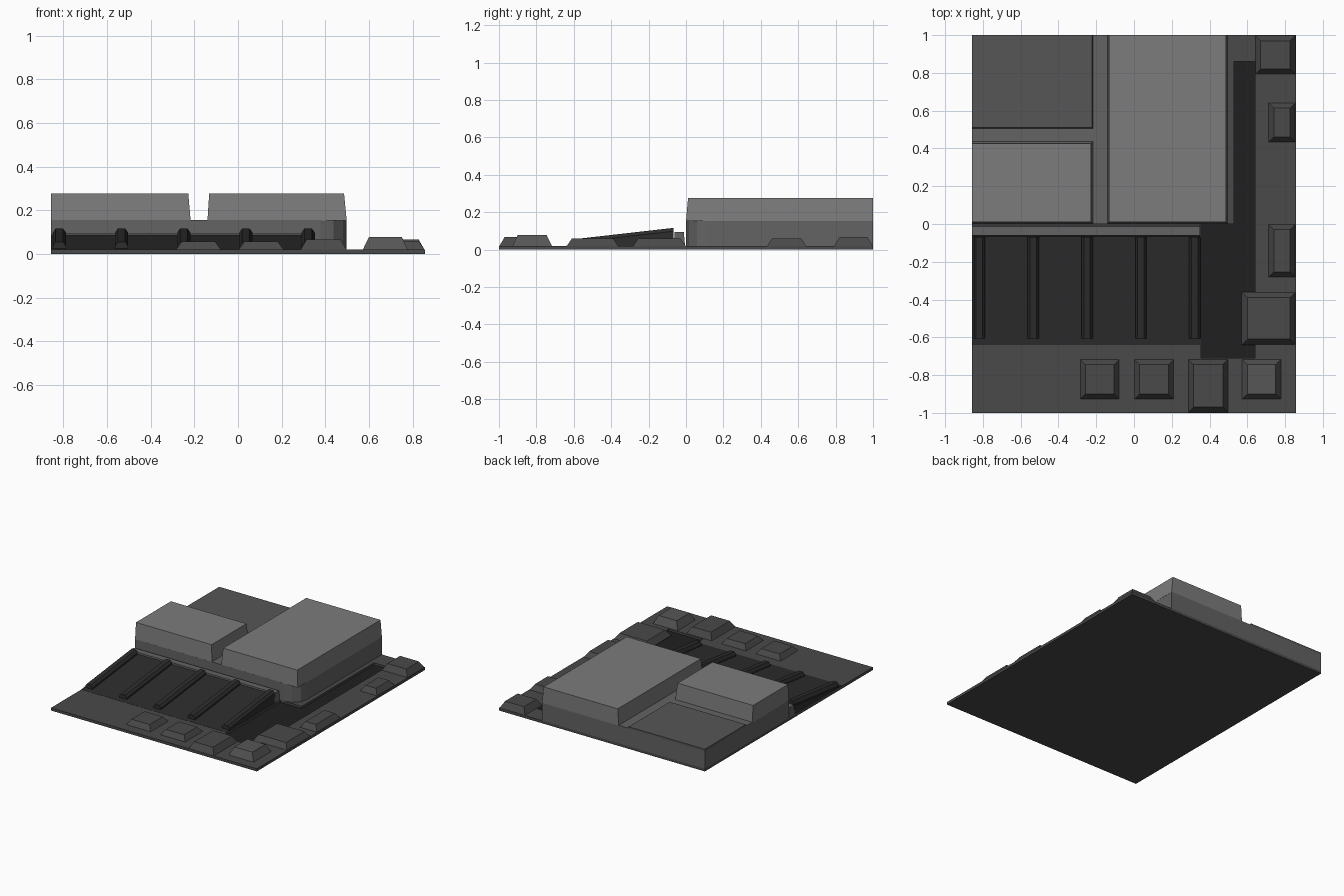
import bpy, bmesh, math

if "Cube" in bpy.data.objects:
    bpy.data.objects.remove(bpy.data.objects["Cube"])


def grey(name, v):
    m = bpy.data.materials.new(name)
    m.diffuse_color = (v, v, v, 1)
    m.use_nodes = True
    m.node_tree.nodes["Principled BSDF"].inputs["Base Color"].default_value = m.diffuse_color
    return m


ROOF, STONE = grey("roof_grey", 0.2), grey("stone_grey", 0.125)
PANEL, GROUND = grey("panel_grey", 0.092), grey("ground_grey", 0.067)
DARK, BLACK = grey("ramp_grey", 0.026), grey("channel_grey", 0.014)


def loft(name, rings, mat):
    """Closed solid through matching rings of points."""
    bm = bmesh.new()
    loops = [[bm.verts.new(p) for p in r] for r in rings]
    n = len(loops[0])
    for a, b in zip(loops, loops[1:]):
        for i in range(n):
            j = (i + 1) % n
            bm.faces.new((a[i], a[j], b[j], b[i]))
    bm.faces.new(loops[0][::-1])
    bm.faces.new(loops[-1])
    bmesh.ops.recalc_face_normals(bm, faces=bm.faces)
    me = bpy.data.meshes.new(name)
    bm.to_mesh(me)
    bm.free()
    ob = bpy.data.objects.new(name, me)
    bpy.context.collection.objects.link(ob)
    me.materials.append(mat)
    return ob


def prism(name, outline, z0, z1, mat):
    return loft(name, [[(x, y, z) for x, y in outline] for z in (z0, z1)], mat)


def block(name, x0, x1, y0, y1, z0, z1, mat, inset=(0, 0, 0, 0)):
    """Box whose top edge is drawn in by (left, right, front, back)."""
    l, r, f, b = inset
    low = [(x0, y0, z0), (x1, y0, z0), (x1, y1, z0), (x0, y1, z0)]
    top = [(x0 + l, y0 + f, z1), (x1 - r, y0 + f, z1),
           (x1 - r, y1 - b, z1), (x0 + l, y1 - b, z1)]
    return loft(name, [low, top], mat)


def cut(ob, cutter):
    m = ob.modifiers.new("recess", 'BOOLEAN')
    m.operation, m.object, m.solver = 'DIFFERENCE', cutter, 'EXACT'
    bpy.context.view_layer.objects.active = ob
    bpy.ops.object.modifier_apply(modifier=m.name)
    bpy.data.objects.remove(cutter)


E = 0.857

# Ground plate with an L-shaped channel
plate = block("ground_plate", -E, E, -1, 1, 0, 0.02, GROUND)
channel = [(0.53, 0.86), (0.53, 0), (0.355, 0), (0.355, -0.71), (0.64, -0.71), (0.64, 0.86)]
cut(plate, prism("channel_cutter", channel, 0.003, 0.1, BLACK))
prism("channel_floor", channel, 0.002, 0.004, BLACK)

# Lower slab with rounded front corner and raised rear panel
R = 0.118
arc = [(0.497 - R + R * math.sin(a), R - R * math.cos(a))
       for a in (i * math.pi / 6 for i in range(4))]
prism("lower_slab", [(-E, 0)] + arc + [(0.497, 1), (-E, 1)], 0.01, 0.155, STONE)
block("raised_panel", -E, -0.215, 0.502, 1, 0.15, 0.167, PANEL, (0, 0.008, 0.01, 0))

# Upper blocks
block("large_upper_block", -0.14, 0.498, 0, 1, 0.152, 0.277, ROOF, (0.008, 0.012, 0.011, 0))
block("small_upper_block", -E, -0.217, 0, 0.437, 0.152, 0.277, ROOF, (0, 0.011, 0.011, 0.011))

# Low wall in front of the slab
block("low_wall", -E, 0.35, -0.068, -0.004, 0.01, 0.095, STONE, (0, 0, 0.008, 0.008))

# Ramp and its ribs
side = [(-0.64, 0.01), (-0.066, 0.01), (-0.066, 0.086), (-0.64, 0.021)]
loft("ramp", [[(x, y, z) for y, z in side] for x in (-E, 0.35)], DARK)
for i in range(5):
    x0 = -0.848 + i * 0.285
    rings = []
    for y, z in ((-0.605, 0.015), (-0.068, 0.076)):
        rings.append([(x0, y, z), (x0 + 0.06, y, z), (x0 + 0.06, y, z + 0.022),
                      (x0 + 0.046, y, z + 0.04), (x0 + 0.012, y, z + 0.04),
                      (x0, y, z + 0.022)])
    loft("ramp_rib", rings, DARK)

# Small bevelled outbuildings: x0, x1, y0, y1, top
for x0, x1, y0, y1, z in (
        (0.64, E, 0.79, 1, 0.067), (0.71, E, 0.43, 0.645, 0.06),
        (0.71, E, -0.285, 0, 0.06), (0.57, E, -0.64, -0.36, 0.06),
        (0.57, 0.78, -0.93, -0.715, 0.078), (0.285, 0.5, -1, -0.715, 0.067),
        (0, 0.212, -0.93, -0.715, 0.057), (-0.287, -0.075, -0.93, -0.715, 0.057)):
    block("outbuilding", x0, x1, y0, y1, 0.015, z, PANEL if z > 0.07 else GROUND,
          (0.03, 0.03, 0.03, 0.03))
